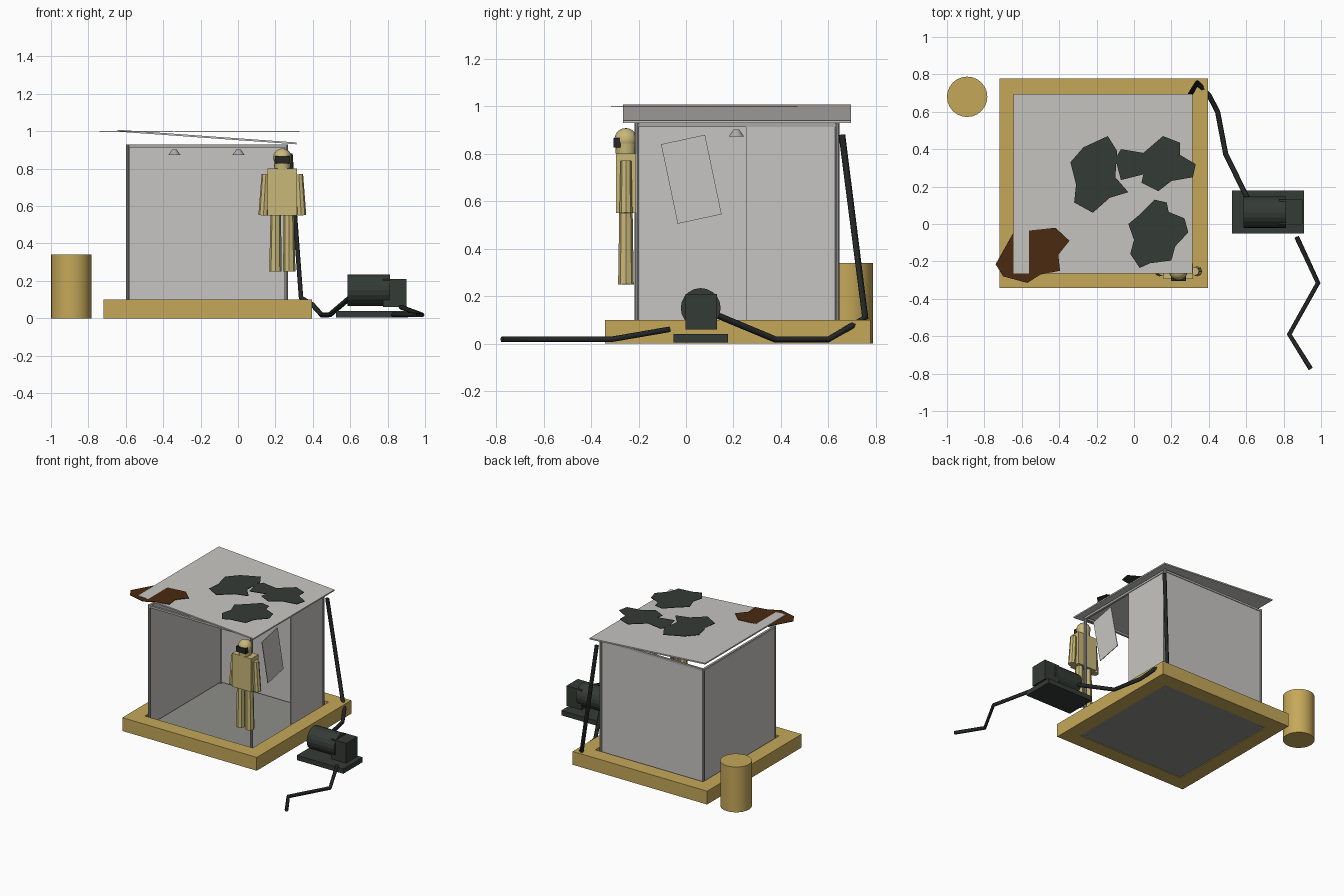
import bpy, bmesh, math
from mathutils import Vector

if "Cube" in bpy.data.objects:
    bpy.data.objects.remove(bpy.data.objects["Cube"])


def mat(name, r, g, b):
    m = bpy.data.materials.new(name)
    m.diffuse_color = (r, g, b, 1)
    m.use_nodes = True
    m.node_tree.nodes["Principled BSDF"].inputs["Base Color"].default_value = m.diffuse_color
    return m


TAN = mat("tan", .56, .39, .10)
SUIT = mat("pale_yellow", .58, .48, .19)
GREY = mat("light_grey", .57, .56, .54)
STEEL = mat("mid_grey", .40, .40, .40)
FLOOR = mat("floor_grey", .27, .27, .25)
DARK = mat("dark_green_grey", .034, .043, .036)
BLACK = mat("near_black", .017, .020, .019)
BROWN = mat("rust_brown", .07, .023, .005)


def finish(name, bm, m, smooth=False):
    bmesh.ops.recalc_face_normals(bm, faces=bm.faces)
    me = bpy.data.meshes.new(name)
    bm.to_mesh(me)
    bm.free()
    me.materials.append(m)
    ob = bpy.data.objects.new(name, me)
    bpy.context.collection.objects.link(ob)
    if smooth:
        bpy.ops.object.select_all(action='DESELECT')
        ob.select_set(True)
        bpy.context.view_layer.objects.active = ob
        bpy.ops.object.shade_smooth_by_angle(angle=math.radians(35))
    return ob


def box(name, x, y, z, m):
    bm = bmesh.new()
    bmesh.ops.create_cube(bm, size=1)
    for v in bm.verts:
        v.co = [lo + (hi - lo) * (c + .5) for c, (lo, hi) in zip(v.co, (x, y, z))]
    return finish(name, bm, m)


def rod(name, a, b, r1, r2, m, n=12, smooth=False):
    """Cylinder or cone from point a to point b."""
    a, b = Vector(a), Vector(b)
    bm = bmesh.new()
    bmesh.ops.create_cone(bm, cap_ends=True, segments=n, radius1=r1, radius2=r2, depth=(b - a).length)
    q = Vector((0, 0, 1)).rotation_difference(b - a)
    for v in bm.verts:
        v.co = q @ v.co + (a + b) / 2
    return finish(name, bm, m, smooth)


def prism(name, pts, off, m):
    """Flat outline extruded by an offset."""
    bm = bmesh.new()
    f = bm.faces.new([bm.verts.new(p) for p in pts])
    g = bmesh.ops.extrude_face_region(bm, geom=[f])
    for v in g["geom"]:
        if isinstance(v, bmesh.types.BMVert):
            v.co += Vector(off)
    return finish(name, bm, m)


def hose(name, pts, r):
    cu = bpy.data.curves.new(name, 'CURVE')
    cu.dimensions = '3D'
    cu.bevel_depth = r
    cu.bevel_resolution = 1
    cu.use_fill_caps = True
    s = cu.splines.new('POLY')
    s.points.add(len(pts) - 1)
    for p, c in zip(s.points, pts):
        p.co = (*c, 1)
    cu.materials.append(BLACK)
    ob = bpy.data.objects.new(name, cu)
    bpy.context.collection.objects.link(ob)


# base frame and floor
X0, X1, Y0, Y1 = -.72, .395, -.342, .778
W = .11
box("base_front", (X0, X1), (Y0, Y0 + W), (0, .1), TAN)
box("base_back", (X0, X1), (Y1 - W, Y1), (0, .1), TAN)
box("base_left", (X0, X0 + W), (Y0 + W, Y1 - W), (0, .1), TAN)
box("base_right", (X1 - W, X1), (Y0 + W, Y1 - W), (0, .1), TAN)
box("floor", (X0 + W, X1 - W), (Y0 + W, Y1 - W), (.005, .02), FLOOR)

# posts and top rails
PX, PY = (-.59, .258), (-.207, .637)
T = .008
for i, x in enumerate(PX):
    for j, y in enumerate(PY):
        rod(f"post_{i}{j}", (x, y, 0), (x, y, .93), .01, .01, STEEL, 10, True)
    box(f"side_rail_{i}", (x - T, x + T), PY, (.912, .928), STEEL)
for j, y in enumerate(PY):
    box(f"cross_rail_{j}", PX, (y - T, y + T), (.912, .928), STEEL)

# wall panels
box("left_wall", (PX[0] - .004, PX[0] + .004), PY, (.03, .915), GREY)
box("back_wall", PX, (PY[1] - .004, PY[1] + .004), (.03, .915), GREY)
box("right_wall", (PX[1] - .004, PX[1] + .004), (.253, PY[1]), (.03, .915), GREY)
prism("loose_panel", [(.268, -.105, .84), (.268, .08, .88), (.268, .15, .545), (.268, -.035, .505)],
      (.005, 0, 0), GREY)

# sloping roof
prism("roof", [(-.645, -.265, 1.008), (.313, -.265, .940), (.313, -.265, .930), (-.645, -.265, .998)],
      (0, .96, 0), GREY)

# ragged sheets lying on the roof
SHEETS = {
    "dark_sheet_a": (DARK, [(-.34, .33), (-.27, .41), (-.14, .47), (-.09, .39), (-.10, .25), (-.03, .17),
                            (-.13, .14), (-.22, .06), (-.32, .115), (-.31, .21)]),
    "dark_sheet_b": (DARK, [(-.10, .35), (-.07, .40), (.05, .38), (.155, .47), (.245, .435), (.245, .37),
                            (.33, .32), (.315, .25), (.20, .23), (.13, .175), (.04, .22), (.05, .265),
                            (-.07, .235)]),
    "dark_sheet_c": (DARK, [(-.03, 0), (.03, .05), (.11, .13), (.175, .115), (.185, .065), (.27, .03),
                            (.29, -.045), (.22, -.12), (.20, -.195), (.085, -.21), (.03, -.235),
                            (-.02, -.16), (0, -.085)]),
    "rust_sheet": (BROWN, [(-.74, -.215), (-.65, -.055), (-.56, -.035), (-.42, -.02), (-.345, -.09),
                           (-.405, -.165), (-.395, -.25), (-.5, -.27), (-.57, -.315), (-.70, -.28)]),
}
for name, (m, pts) in SHEETS.items():
    prism(name, [(x, y, .999) for x, y in pts], (0, 0, .003), m)

# hanging lamps
for i, x in enumerate((-.34, .003)):
    rod(f"lamp_{i}", (x, .212, .872), (x, .212, .902), .033, .012, STEEL, 16)

# barrel
rod("barrel", (-.892, .68, 0), (-.892, .68, .34), .108, .108, TAN, 24, True)

# standing suited figure
cx, cy = .237, -.253
box("torso", (cx - .079, cx + .079), (cy - .042, cy + .042), (.55, .80), SUIT)
for side, s in (("left", -1), ("right", 1)):
    rod(f"{side}_arm", (cx + s * .101, cy, .55), (cx + s * .088, cy, .77), .027, .023, SUIT, 8)
    rod(f"{side}_leg", (cx + s * .037, cy, .25), (cx + s * .035, cy, .57), .033, .028, SUIT, 8)
rod("neck", (cx, cy, .80), (cx, cy, .86), .043, .047, SUIT, 16, True)
bm = bmesh.new()
bmesh.ops.create_uvsphere(bm, u_segments=16, v_segments=10, radius=.049)
bmesh.ops.translate(bm, verts=bm.verts, vec=(cx, cy, .859))
finish("head", bm, SUIT, True)
box("visor", (cx - .04, cx + .04), (cy - .052, cy - .02), (.827, .867), BLACK)

# pump with motor
box("pump_base", (.525, .91), (-.052, .178), (.004, .04), DARK)
rod("pump_motor", (.585, .062, .15), (.812, .062, .15), .084, .084, DARK, 20)
box("pump_housing", (.775, .90), (-.003, .13), (.06, .21), DARK)

# pipe up the wall and hoses
hose("feed_hose", [(.28, .657, .88), (.337, .755, .11), (.40, .69, .07), (.447, .60, .018),
                   (.49, .375, .018), (.61, .13, .12)], .014)
hose("suction_hose", [(.87, -.07, .06), (.984, -.315, .018), (.83, -.59, .018), (.945, -.775, .018)], .013)
